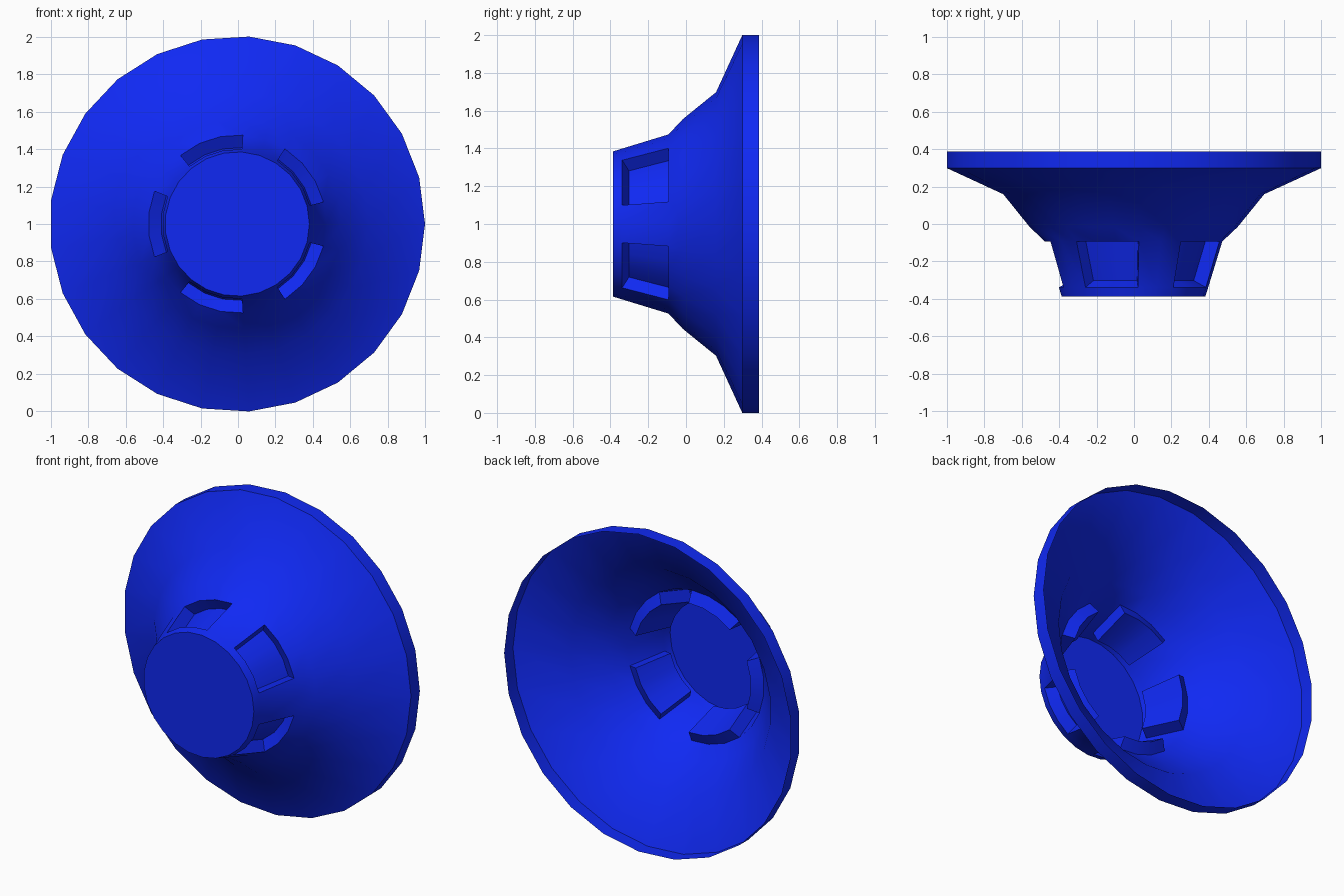
import bpy, bmesh, math

if "Cube" in bpy.data.objects:
    bpy.data.objects.remove(bpy.data.objects["Cube"])

SIDES = 25
CENTRE_X, CENTRE_Z = -0.004, 1.0
# (y, radius) from the closed nose to the open rim
PROFILE = [(-0.386, 0.385), (-0.338, 0.400), (-0.093, 0.475), (-0.016, 0.557),
           (0.159, 0.699), (0.298, 1.002), (0.386, 1.002)]
WINDOW_BAND = 1               # profile strip holding the recesses
SINK_Y, SINK_R = 0.036, -0.067

bm = bmesh.new()


def point(i, y, r):
    a = 2 * math.pi * i / SIDES
    return bm.verts.new((CENTRE_X + r * math.cos(a), y, CENTRE_Z + r * math.sin(a)))


# Revolved shell, leaving gaps for the five recesses
rings = [[point(i, y, r) for i in range(SIDES)] for y, r in PROFILE]
bm.faces.new(rings[0])
for k in range(len(rings) - 1):
    a, b = rings[k], rings[k + 1]
    for i in range(SIDES):
        j = (i + 1) % SIDES
        if k == WINDOW_BAND and i % 5 in (1, 2, 3):
            continue
        bm.faces.new((a[i], a[j], b[j], b[i]))

# Sunken pockets, three facets wide
near, far = rings[WINDOW_BAND], rings[WINDOW_BAND + 1]
for w in range(5):
    ids = [(5 * w + n) % SIDES for n in range(1, 5)]
    pocket = [[point(i, PROFILE[k][0] + SINK_Y, PROFILE[k][1] + SINK_R) for i in ids]
              for k in (WINDOW_BAND, WINDOW_BAND + 1)]
    p, q = pocket
    for n in range(3):
        i, j = ids[n], ids[n + 1]
        bm.faces.new((p[n], p[n + 1], q[n + 1], q[n]))
        bm.faces.new((near[i], near[j], p[n + 1], p[n]))
        bm.faces.new((q[n], q[n + 1], far[j], far[i]))
    for n in (0, 3):
        i = ids[n]
        bm.faces.new((near[i], p[n], q[n], far[i]))

# Outward normals
bmesh.ops.recalc_face_normals(bm, faces=bm.faces[:])
bm.faces.ensure_lookup_table()
if bm.faces[0].normal.y > 0:
    bmesh.ops.reverse_faces(bm, faces=bm.faces[:])

mesh = bpy.data.meshes.new("flared_bell")
bm.to_mesh(mesh)
bm.free()
bell = bpy.data.objects.new("flared_bell", mesh)
bpy.context.collection.objects.link(bell)

blue = bpy.data.materials.new("blue")
blue.diffuse_color = (0.005, 0.022, 0.9, 1)
blue.use_nodes = True
blue.node_tree.nodes["Principled BSDF"].inputs["Base Color"].default_value = blue.diffuse_color
mesh.materials.append(blue)

bpy.context.view_layer.objects.active = bell
bell.select_set(True)
bpy.ops.object.shade_smooth_by_angle(angle=math.radians(40))
